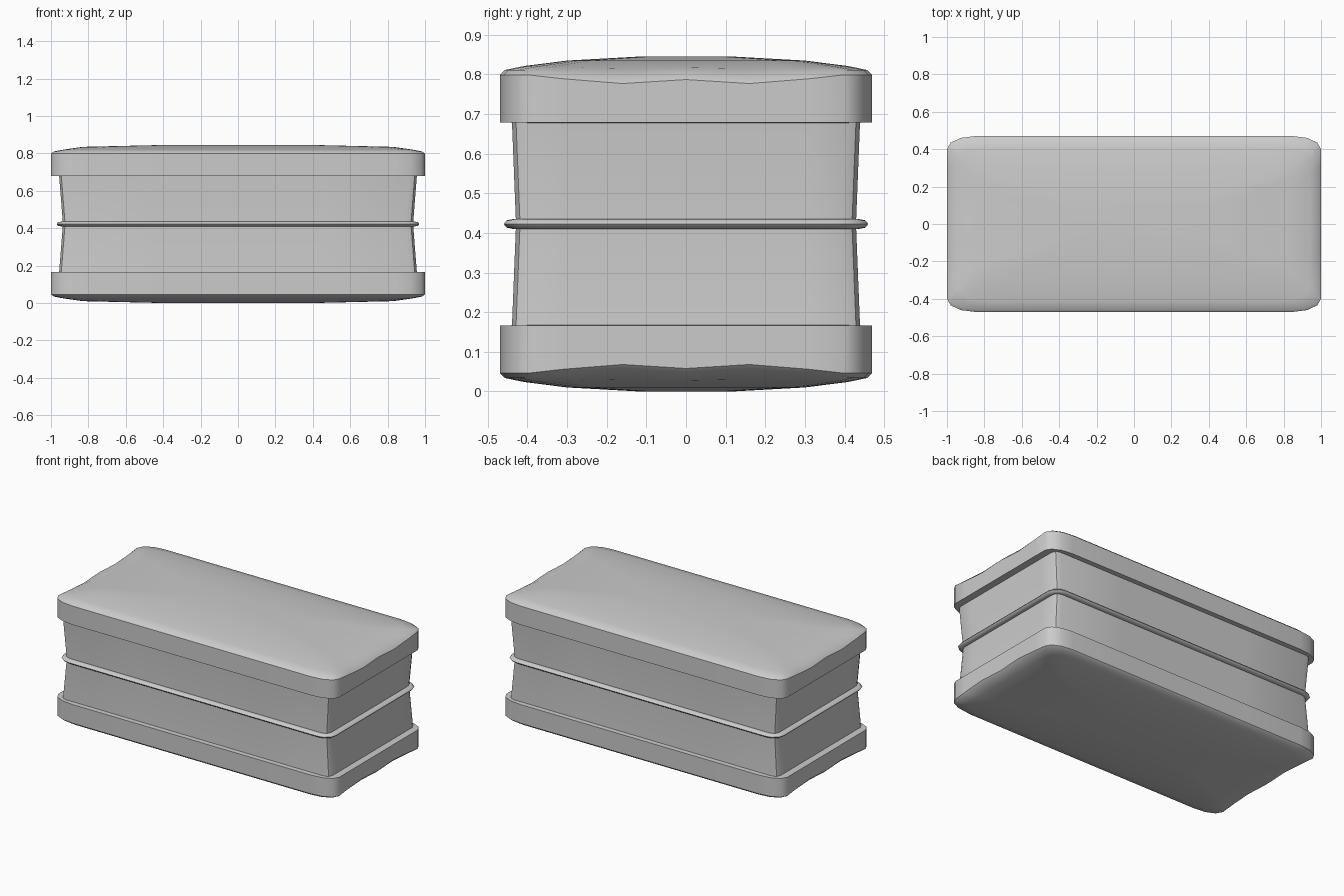
import bpy, bmesh, math

if "Cube" in bpy.data.objects:
    bpy.data.objects.remove(bpy.data.objects["Cube"])

H = 0.845


# Rectangle outline with softened corners and a few points along each side
def outline(hx, hy, cx, cy, steps=3):
    ey = hy - cy
    quarter = [(hx, ey * f) for f in (0, 0.4, 0.77)]
    for i in range(steps + 1):
        a = math.pi / 2 * i / steps
        quarter.append((hx - cx + cx * math.cos(a), ey + cy * math.sin(a)))
    quarter.append(((hx - cx) * 0.5, hy))
    half = quarter + [(0, hy)] + [(-x, y) for x, y in reversed(quarter)]
    return half + [(-x, -y) for x, y in half[1:-1]]


# Gentle ripple of the dome edge along the short ends
def ripple(y):
    pts = [(0, 0.012), (0.16, 0.022), (0.31, 0.01), (0.40, 0.0), (1, 0.0)]
    y = abs(y)
    for (a, u), (b, v) in zip(pts, pts[1:]):
        if y <= b:
            return u + (v - u) * (y - a) / (b - a)
    return 0


# Skin through rows of (half x, half y, corner x, corner y, z, ripple amount)
def loft(name, rows, steps=3, flip=False, closed=False, angle=30):
    bm = bmesh.new()
    loops = []
    for hx, hy, cx, cy, z, rip in rows:
        loop = []
        for x, y in outline(hx, hy, cx, cy, steps):
            zz = z + (rip * ripple(y) if abs(x) > hx - 0.02 else 0)
            loop.append(bm.verts.new((x, y, H - zz if flip else zz)))
        loops.append(loop)
    pairs = list(zip(loops, loops[1:]))
    if closed:
        pairs.append((loops[-1], loops[0]))
    n = len(loops[0])
    for a, b in pairs:
        for i in range(n):
            j = (i + 1) % n
            bm.faces.new((a[i], a[j], b[j], b[i]))
    if not closed:
        bm.faces.new(loops[0])
        bm.faces.new(loops[-1])
    bmesh.ops.recalc_face_normals(bm, faces=bm.faces)
    me = bpy.data.meshes.new(name)
    bm.to_mesh(me)
    bm.free()
    ob = bpy.data.objects.new(name, me)
    bpy.context.collection.objects.link(ob)
    bpy.ops.object.select_all(action='DESELECT')
    ob.select_set(True)
    bpy.context.view_layer.objects.active = ob
    bpy.ops.object.shade_smooth_by_angle(angle=math.radians(angle))
    return ob


# Bottom and top caps, domed outward
cap = [
    (0.40, 0.12, 0.06, 0.03, 0.000, 0),
    (0.83, 0.30, 0.12, 0.06, 0.010, 0),
    (0.94, 0.41, 0.14, 0.07, 0.024, 0.3),
    (0.985, 0.458, 0.15, 0.07, 0.034, 0.8),
    (1.00, 0.47, 0.15, 0.07, 0.046, 1),
    (1.00, 0.47, 0.15, 0.07, 0.166, 0),
    (0.93, 0.41, 0.05, 0.04, 0.168, 0),
]
loft("bottom_cap", cap, angle=40)
loft("top_lid", cap, flip=True, angle=40)

# Waisted body
loft("body", [
    (0.958, 0.441, 0.04, 0.035, 0.12, 0),
    (0.956, 0.439, 0.04, 0.035, 0.17, 0),
    (0.936, 0.429, 0.04, 0.035, 0.4225, 0),
    (0.956, 0.439, 0.04, 0.035, 0.675, 0),
    (0.958, 0.441, 0.04, 0.035, 0.72, 0),
], steps=2)

# Thin band around the waist
band = []
for k in range(8):
    a = 2 * math.pi * k / 8
    d = 0.025 * math.cos(a)
    band.append((0.945 + d, 0.435 + d, 0.06 + d, 0.05 + d,
                 0.4225 + 0.013 * math.sin(a), 0))
loft("waist_band", band, closed=True, angle=50)
